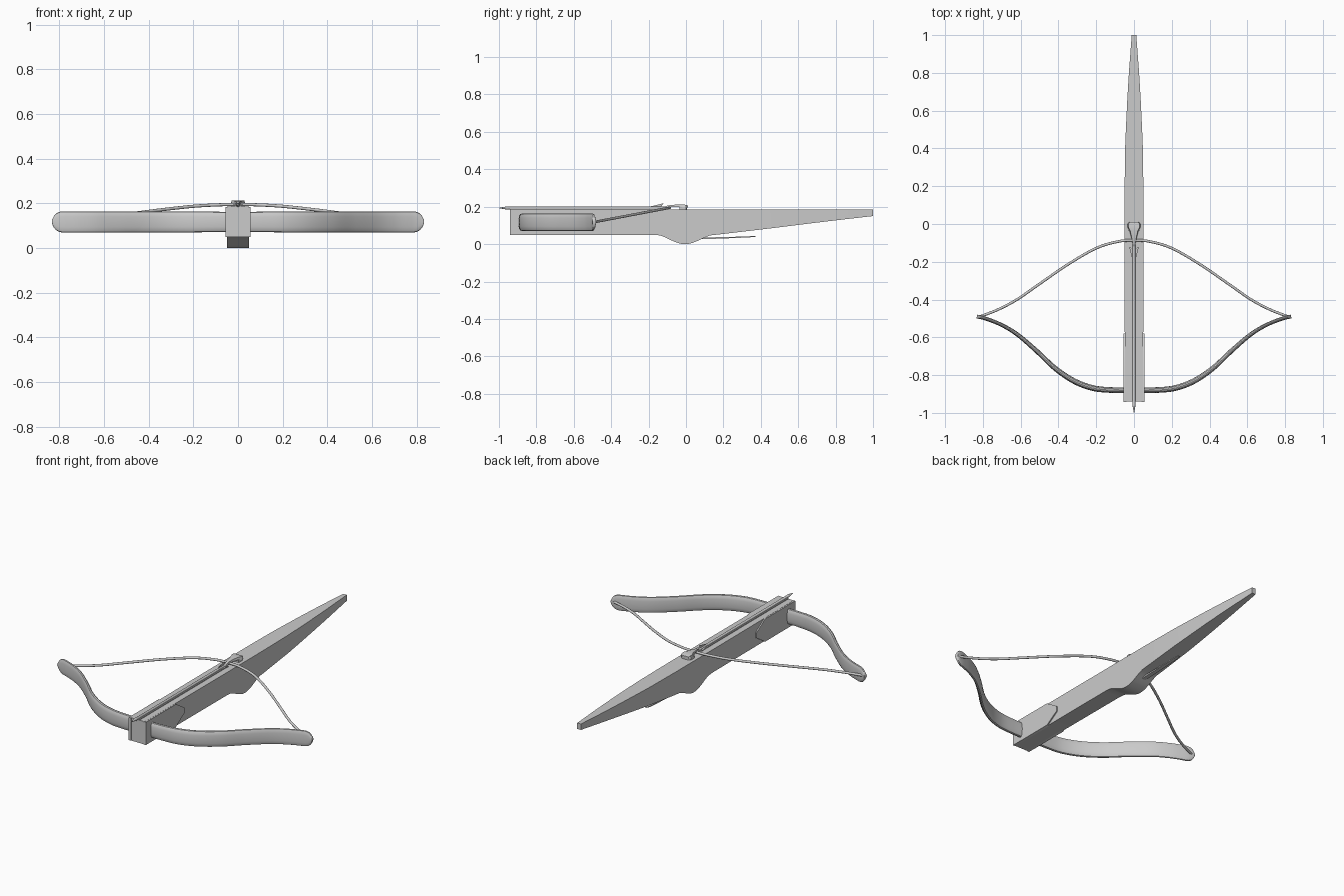
import bpy, bmesh
from math import sin, cos, pi, radians, sqrt
from mathutils import Vector

if "Cube" in bpy.data.objects:
    bpy.data.objects.remove(bpy.data.objects["Cube"])


def finish(name, bm, smooth=True):
    bmesh.ops.recalc_face_normals(bm, faces=bm.faces)
    me = bpy.data.meshes.new(name)
    bm.to_mesh(me)
    bm.free()
    ob = bpy.data.objects.new(name, me)
    bpy.context.collection.objects.link(ob)
    if smooth:
        bpy.ops.object.select_all(action='DESELECT')
        ob.select_set(True)
        bpy.context.view_layer.objects.active = ob
        bpy.ops.object.shade_smooth_by_angle(angle=radians(35))
    return ob


def loft(name, rings, smooth=True):
    bm = bmesh.new()
    vs = [[bm.verts.new(p) for p in r] for r in rings]
    n = len(rings[0])
    for a, b in zip(vs, vs[1:]):
        for i in range(n):
            bm.faces.new((a[i], a[(i + 1) % n], b[(i + 1) % n], b[i]))
    bm.faces.new(vs[0])
    bm.faces.new(vs[-1])
    return finish(name, bm, smooth)


def spline(pts, steps=8):
    # Catmull-Rom through the given points
    p = [Vector(q) for q in pts]
    p = [2 * p[0] - p[1]] + p + [2 * p[-1] - p[-2]]
    out = []
    for a, b, c, d in zip(p, p[1:], p[2:], p[3:]):
        for k in range(steps):
            t = k / steps
            out.append(0.5 * (2 * b + (c - a) * t + (2 * a - 5 * b + 4 * c - d) * t * t
                              + (3 * b - a - 3 * c + d) * t ** 3))
    return out + [p[-2]]


def mirrored(pts):
    return [(-x, y, z) for x, y, z in reversed(pts[1:])] + pts


def tube(name, path, section):
    # section(i, point) gives (half thickness, half height, squareness)
    rings = []
    for i, p in enumerate(path):
        t = (path[min(i + 1, len(path) - 1)] - path[max(i - 1, 0)]).normalized()
        side = t.cross(Vector((0, 0, 1))).normalized()
        up = side.cross(t)
        w, h, e = section(i, p)
        ring = []
        for k in range(16):
            a = 2 * pi * k / 16
            c, s = cos(a), sin(a)
            ring.append(p + side * w * abs(c) ** e * (1 if c > 0 else -1)
                        + up * h * abs(s) ** e * (1 if s > 0 else -1))
        rings.append(ring)
    return loft(name, rings)


def prism(name, outline, axis, lo, hi):
    # extrude a 2D outline along x or z
    def put(p, d):
        return (d, p[0], p[1]) if axis == 'x' else (p[0], p[1], d)
    return loft(name, [[put(p, lo) for p in outline], [put(p, hi) for p in outline]])


# stock: stations of y, half width, bottom height
stations = [(-0.94, 0.048, 0.05), (-0.18, 0.05, 0.05)]
for k in range(1, 16):
    t = k / 16
    y = -0.16 + 0.31 * t
    stations.append((y, 0.05, 0.05 - 0.05 * sin(pi * t) ** 1.7))
stations += [(0.17, 0.05, 0.051), (0.4, 0.047, 0.078), (0.5, 0.043, 0.09),
             (0.65, 0.036, 0.109), (0.8, 0.027, 0.127), (1.0, 0.012, 0.15)]
loft("stock", [[(-w, y, 0.185), (w, y, 0.185), (w, y, b), (-w, y, b)] for y, w, b in stations])

# front side plates
plate = [(-0.942, 0.05), (-0.66, 0.05), (-0.58, 0.102), (-0.58, 0.133), (-0.66, 0.184), (-0.942, 0.184)]
for s, n in ((-1, "left"), (1, "right")):
    prism("side_plate_" + n, plate, 'x', s * 0.04, s * 0.056)

# bow limbs
half = [(0, -0.88), (0.12, -0.879), (0.22, -0.868), (0.32, -0.83), (0.42, -0.762), (0.52, -0.668),
        (0.62, -0.583), (0.7, -0.535), (0.77, -0.506), (0.81, -0.494), (0.832, -0.49)]


def limb(i, p):
    x = min(abs(p.x), 0.8315)
    h = 0.047
    if x > 0.785:
        h *= sqrt(max(0.01, 1 - ((x - 0.785) / 0.047) ** 2))
    h *= 0.94 + 0.06 * min(1, x / 0.2)
    w = 0.015 - 0.005 * max(0, min(1, (x - 0.3) / 0.4))
    return w, h, 0.75


tube("bow", spline(mirrored([(x, y, 0.117) for x, y in half])), limb)

# bowstring
cord = [(0, -0.087), (0.08, -0.092), (0.2, -0.128), (0.35, -0.214), (0.5, -0.317),
        (0.62, -0.4), (0.72, -0.453), (0.815, -0.49)]
tube("bowstring", spline(mirrored([(x, y, 0.118 + (y + 0.49) * 0.19) for x, y in cord])),
     lambda i, p: (0.007, 0.007, 1))

# bolt shaft with pointed head
shape = [(-1.0, 0.001), (-0.955, 0.009), (-0.95, 0.0075), (-0.1, 0.0075)]
loft("bolt", [[(r * cos(k * pi / 6), y, 0.193 + r * sin(k * pi / 6)) for k in range(12)]
              for y, r in shape])

# bolt fletching: three swept vanes
for j, a in enumerate((90, 0, 180)):
    c, s = cos(radians(a)), sin(radians(a))
    rings = []
    for d in (-0.001, 0.001):
        rings.append([(c * r - s * d, y, 0.193 + s * r + c * d)
                      for y, r in ((-0.2, 0.006), (-0.13, 0.023), (-0.12, 0.023), (-0.135, 0.006))])
    loft("bolt_vane_%d" % j, rings, False)

# guide rails beside the bolt
for s, n in ((-1, "left"), (1, "right")):
    prism("guide_rail_" + n, [(s * 0.007, -0.94), (s * 0.013, -0.94), (s * 0.013, -0.12), (s * 0.007, -0.12)],
          'z', 0.18, 0.19)

# string catch: block and tapered claw over the string
prism("catch_block", [(-0.03, -0.036), (0.03, -0.036), (0.03, 0), (0.02, 0.006), (-0.02, 0.006), (-0.03, 0)],
      'z', 0.18, 0.2)
claw = [(0.01, 0.026, 0.196, 0.206), (0, 0.034, 0.194, 0.21), (-0.02, 0.033, 0.194, 0.212),
        (-0.035, 0.024, 0.197, 0.212), (-0.07, 0.015, 0.199, 0.21), (-0.1, 0.009, 0.196, 0.206),
        (-0.125, 0.005, 0.19, 0.196)]
loft("catch_claw", [[(-w, y, b), (w, y, b), (w * 0.85, y, t), (-w * 0.85, y, t)] for y, w, b, t in claw])

# trigger lever under the stock
lever = [(0.08, 0.012, 0.026, 0.036), (0.2, 0.012, 0.03, 0.037), (0.34, 0.01, 0.036, 0.042),
         (0.375, 0.006, 0.04, 0.043)]
loft("trigger_lever", [[(-w, y, b), (w, y, b), (w, y, t), (-w, y, t)] for y, w, b, t in lever])
